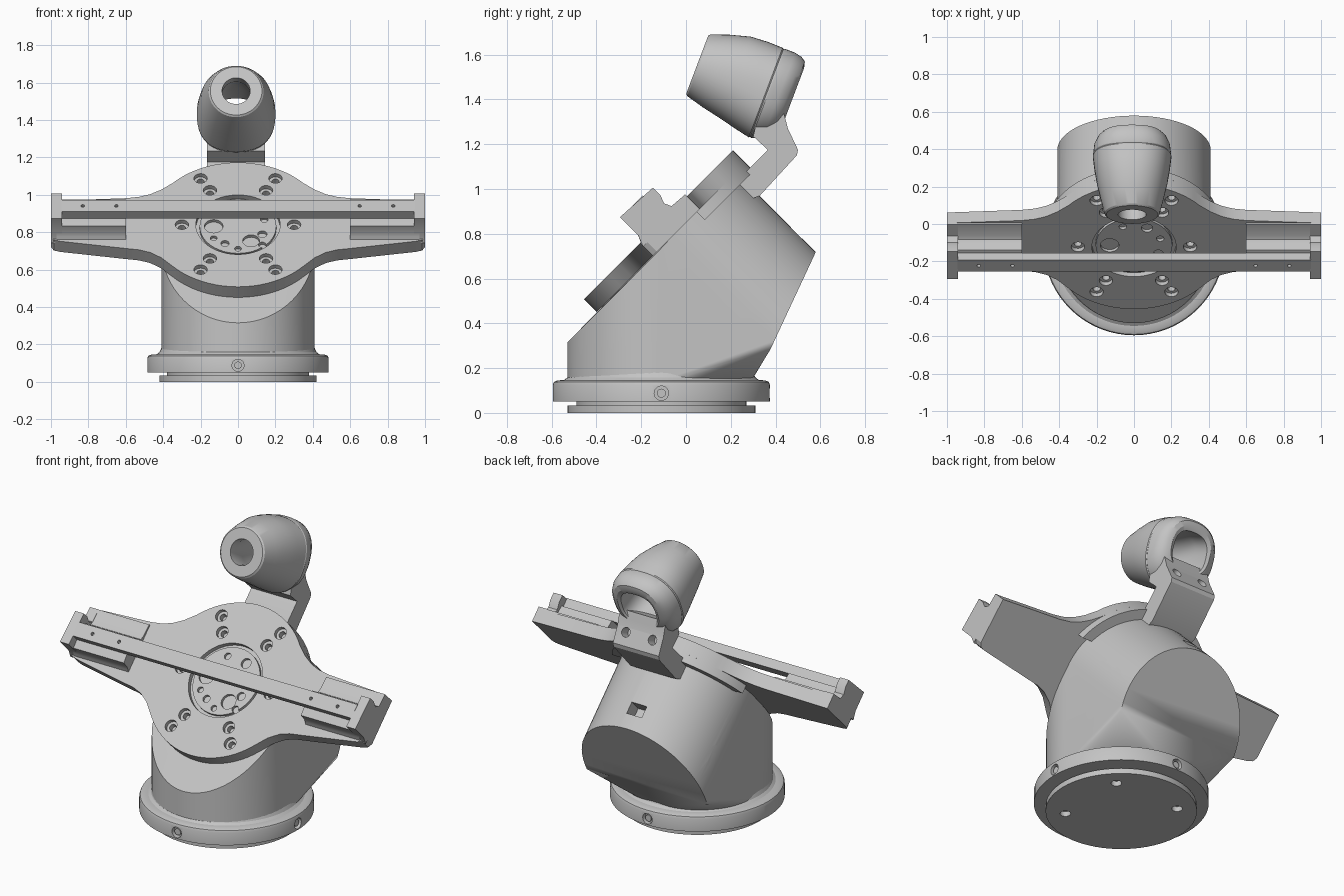
import bpy, bmesh
from math import sin, cos, pi, radians, copysign, sqrt
from mathutils import Matrix, Vector

cube = bpy.data.objects.get("Cube")
if cube:
    bpy.data.objects.remove(cube)

grey = bpy.data.materials.new("warm_grey")
grey.use_nodes = True
grey.diffuse_color = (0.55, 0.55, 0.55, 1)
grey.node_tree.nodes["Principled BSDF"].inputs["Base Color"].default_value = (0.55, 0.55, 0.55, 1)

S = sqrt(0.5)


def frame(x, y, z, o):
    m = Matrix((x, y, z)).transposed().to_4x4()
    m.translation = o
    return m


# Working frames: tilted plate, side profile, pod axis
PLATE = frame((1, 0, 0), (0, S, S), (0, -S, S), (0, -0.1225, 0.84))
SIDE = frame((0, 1, 0), (0, 0, 1), (1, 0, 0), (0, 0, 0))
POD = frame((1, 0, 0), (0, 0.354, 0.935), (0, -0.935, 0.354), (-0.01, 0.05, 1.555))
BASE = Matrix.Translation((0, -0.11, 0))


def finish(name, bm, m=Matrix()):
    bm.transform(m)
    bmesh.ops.recalc_face_normals(bm, faces=bm.faces)
    me = bpy.data.meshes.new(name)
    bm.to_mesh(me)
    bm.free()
    ob = bpy.data.objects.new(name, me)
    bpy.context.collection.objects.link(ob)
    me.materials.append(grey)
    return ob


def prism(name, pts, lo, hi, m):
    bm = bmesh.new()
    f = bm.faces.new([bm.verts.new((x, y, lo)) for x, y in pts])
    top = bmesh.ops.extrude_face_region(bm, geom=[f])["geom"]
    bmesh.ops.translate(bm, verts=[v for v in top if isinstance(v, bmesh.types.BMVert)], vec=(0, 0, hi - lo))
    return finish(name, bm, m)


def circle(r, n=48, cx=0, cy=0, a0=0, a1=360):
    steps = n if a1 - a0 == 360 else n + 1
    angles = [radians(a0 + (a1 - a0) * i / n) for i in range(steps)]
    return [(cx + r * cos(a), cy + r * sin(a)) for a in angles]


def rect(x0, x1, y0, y1):
    return [(x0, y0), (x1, y0), (x1, y1), (x0, y1)]


def loft(name, rings, m, loop):
    bm = bmesh.new()
    loops = [[bm.verts.new(p) for p in ring] for ring in rings]
    pairs = list(zip(loops, loops[1:] + loops[:1]))
    for a, b in pairs if loop else pairs[:-1]:
        for i in range(len(a)):
            j = (i + 1) % len(a)
            bm.faces.new((a[i], a[j], b[j], b[i]))
    if not loop:
        bm.faces.new(loops[0])
        bm.faces.new(loops[-1])
    return finish(name, bm, m)


def cut(ob, cutters):
    for c in cutters:
        mod = ob.modifiers.new("cut", "BOOLEAN")
        mod.operation, mod.solver, mod.object = "DIFFERENCE", "EXACT", c
        bpy.context.view_layer.objects.active = ob
        bpy.ops.object.modifier_apply(modifier=mod.name)
        bpy.data.objects.remove(c)


def hole(x, y, r, lo, hi, m, n=20):
    return prism("cutter", circle(r, n, x, y), lo, hi, m)


# Round base with foot disc, groove, collar and fillet
profile = [(0.42, 0), (0.42, 0.033), (0.38, 0.033), (0.38, 0.05), (0.485, 0.05), (0.485, 0.125),
           (0.48, 0.138), (0.465, 0.145), (0.435, 0.147), (0.42, 0.158), (0.41, 0.18)]
base = loft("base_ring", [[(x, y, z) for x, y in circle(r, 72)] for r, z in profile], BASE, False)
cutters = []
for k in range(4):
    turn = BASE @ Matrix.Rotation(k * pi / 2, 4, "Z")
    cutters.append(hole(0.22, 0.22, 0.03, -0.1, 0.03, turn))
    cutters.append(hole(0, 0.088, 0.032, 0.455, 0.6, turn @ SIDE))
cut(base, cutters)
for k in range(4):
    turn = BASE @ Matrix.Rotation(k * pi / 2, 4, "Z")
    prism("base_screw", circle(0.02, 16, 0, 0.088), 0.44, 0.475, turn @ SIDE)

# Body: upright cylinder blended into a tilted cylinder with a sloping back
bm = bmesh.new()
back_point, back_normal = Vector((0, 0.585, 0.73)), Vector((0, 0.59, -0.275)).normalized()
axis = PLATE.to_3x3() @ Vector((0, 0, -1))
for x, y in circle(0.41, 64):
    bm.verts.new((x, y - 0.12, 0.14))
    if y <= 0.001:
        bm.verts.new((x, y - 0.12, y + 0.725))
    p = PLATE @ Vector((x, y, -0.08))
    bm.verts.new(p)
    q = p + axis * ((back_point - p).dot(back_normal) / axis.dot(back_normal))
    if q.z > 0.28:
        bm.verts.new(q)
hull = bmesh.ops.convex_hull(bm, input=bm.verts)
bmesh.ops.delete(bm, geom=list({v for v in hull["geom_interior"] if isinstance(v, bmesh.types.BMVert)}), context="VERTS")
bmesh.ops.dissolve_limit(bm, angle_limit=0.01, verts=bm.verts, edges=bm.edges)
body = finish("body", bm)
slot_frame = Matrix.Translation((0, 0.23, 0.49)) @ Matrix.Rotation(pi / 4, 4, "X") @ SIDE
slot = circle(0.045, 8, 0.095, 0.01, 0, 90) + circle(0.045, 8, -0.095, 0.01, 90, 180)
slot += circle(0.045, 8, -0.095, -0.01, 180, 270) + circle(0.045, 8, 0.095, -0.01, 270, 360 - 0.01)
port = Matrix.Translation((-0.01, 0.5, 0.81)) @ Matrix.Rotation(-pi / 4, 4, "X")
cut(body, [prism("cutter", slot, -1, 1, slot_frame),
           prism("cutter", rect(-0.05, 0.05, -0.035, 0.035), -0.1, 0.1, port)])

# Winged plate lying on the slope
right = circle(0.47, 10, 0, 0, -90, -42)
right += [(0.41, -0.25), (0.47, -0.21), (0.53, -0.19), (0.6, -0.18), (0.95, -0.126), (0.985, -0.115), (1, -0.09),
          (1, 0.18), (0.6, 0.2), (0.53, 0.21), (0.47, 0.23), (0.41, 0.265)]
right += circle(0.47, 10, 0, 0, 42, 90)
plate = prism("winged_plate", right + [(-x, y) for x, y in right[-2:0:-1]], -0.08, 0, PLATE)
cutters = [hole(0, 0, 0.225, -0.03, 0.1, PLATE, 48)]
for s in (-1, 1):
    for x, v in ((0.3, 0), (0.15, 0.26), (0.2, 0.35), (0.2, -0.34), (0.15, -0.255)):
        cutters.append(hole(s * x, v, 0.036, -0.025, 0.1, PLATE))
        cutters.append(hole(s * x, v, 0.02, -0.06, 0.1, PLATE))
cut(plate, cutters)

# Centre hub with its holes
hub = prism("centre_hub", circle(0.205), -0.05, -0.012, PLATE)
spots = [(0.07, -0.11, 0.045), (-0.13, 0.0, 0.05), (0.13, -0.06, 0.025), (0.13, -0.14, 0.02), (0, -0.17, 0.018),
         (-0.07, -0.13, 0.022), (-0.13, -0.09, 0.018), (0.07, 0.13, 0.03), (-0.06, 0.14, 0.02), (0.14, 0.05, 0.02)]
cut(hub, [hole(x, v, r, -0.045, 0.1, PLATE) for x, v, r in spots])

# Raised collar under the upper part of the plate
prism("upper_collar", circle(0.47, 32, 0, 0, 20, 160), -0.13, -0.08, PLATE)

# Cross bar, its flared pads and end brackets
bar = prism("cross_bar", rect(-0.945, 0.945, -0.043, 0.043), 0.088, 0.142, PLATE)
cut(bar, [hole(x, 0, 0.01, 0.12, 0.2, PLATE, 12) for x in (-0.83, -0.65, 0.65, 0.83)])
flare = [(-0.118, -0.01), (-0.105, 0.015), (-0.097, 0.035), (-0.094, 0.085), (-0.043, 0.09), (0.043, 0.09),
         (0.062, 0.085), (0.068, 0.045), (0.08, 0.025), (0.1, 0.016), (0.18, 0.01), (0.18, -0.01)]
ALONG = PLATE @ SIDE
for name, s in (("left", 1), ("right", -1)):
    lo, hi = sorted((s * 0.6, s * 0.97))
    prism(name + "_bar_pad", flare, lo, hi, ALONG)
    lo, hi = sorted((s * 0.94, s * 1.0))
    tip = [(-0.118, -0.02), (-0.098, 0.03), (-0.098, 0.146), (0.1, 0.135), (0.1, 0.09), (0.085, 0.05),
           (0.1, 0.018), (0.18, 0.012), (0.18, -0.02)]
    prism(name + "_end_bracket", tip, lo, hi, ALONG)

# Bent arm carrying the pod
arm_side = [(0.22, 1.0), (0.26, 1.07), (0.365, 1.175), (0.3, 1.235), (0.32, 1.32), (0.43, 1.36), (0.442, 1.32),
            (0.455, 1.27), (0.5, 1.175), (0.495, 1.15), (0.33, 0.97), (0.28, 0.95)]
arm = prism("arm", arm_side, -0.165, 0.145, SIDE)
bore = Matrix.Translation((-0.01, 0.47, 1.245)) @ Matrix.Rotation(radians(-66), 4, "X")
cut(arm, [hole(x, 0, 0.028, -0.07, 0.1, bore) for x in (-0.09, 0.09)])


# Hollow pod: rounded sections from front rim to back opening and through the inside
def section(t, off, h, w, p):
    ring = []
    for c, s in circle(1, 56):
        ring.append((copysign(abs(c) ** (2 / p), c) * w, off + copysign(abs(s) ** (2 / p), s) * h, -t))
    return ring


outer = [(0, 0, 0.138, 0.138, 2), (0.008, 0, 0.147, 0.147, 2), (0.09, 0.004, 0.173, 0.168, 2.1),
         (0.18, 0.007, 0.195, 0.189, 2.2), (0.26, 0, 0.207, 0.202, 2.3), (0.33, -0.008, 0.214, 0.21, 2.4)]
back = [(0.336, -0.008, 0.21, 0.206, 2.4), (0.342, -0.008, 0.213, 0.209, 2.4), (0.39, 0.0, 0.205, 0.203, 2.4),
        (0.425, 0.01, 0.187, 0.185, 2.4), (0.445, 0.02, 0.163, 0.16, 2.4), (0.452, 0.02, 0.135, 0.135, 2.4)]
inner = [(0.445, 0.01, 0.115, 0.115, 2.6), (0.33, 0.01, 0.12, 0.12, 2.6), (0.16, 0, 0.1, 0.1, 2),
         (0.06, 0, 0.075, 0.075, 2), (0, 0, 0.075, 0.075, 2)]
loft("pod", [section(*s) for s in outer + back + inner], POD, True)

# Smooth rounded surfaces, keep edges crisp
bpy.ops.object.select_all(action="DESELECT")
for ob in bpy.context.collection.objects:
    if ob.type == "MESH":
        ob.select_set(True)
        bpy.context.view_layer.objects.active = ob
bpy.ops.object.shade_smooth_by_angle(angle=radians(28))
